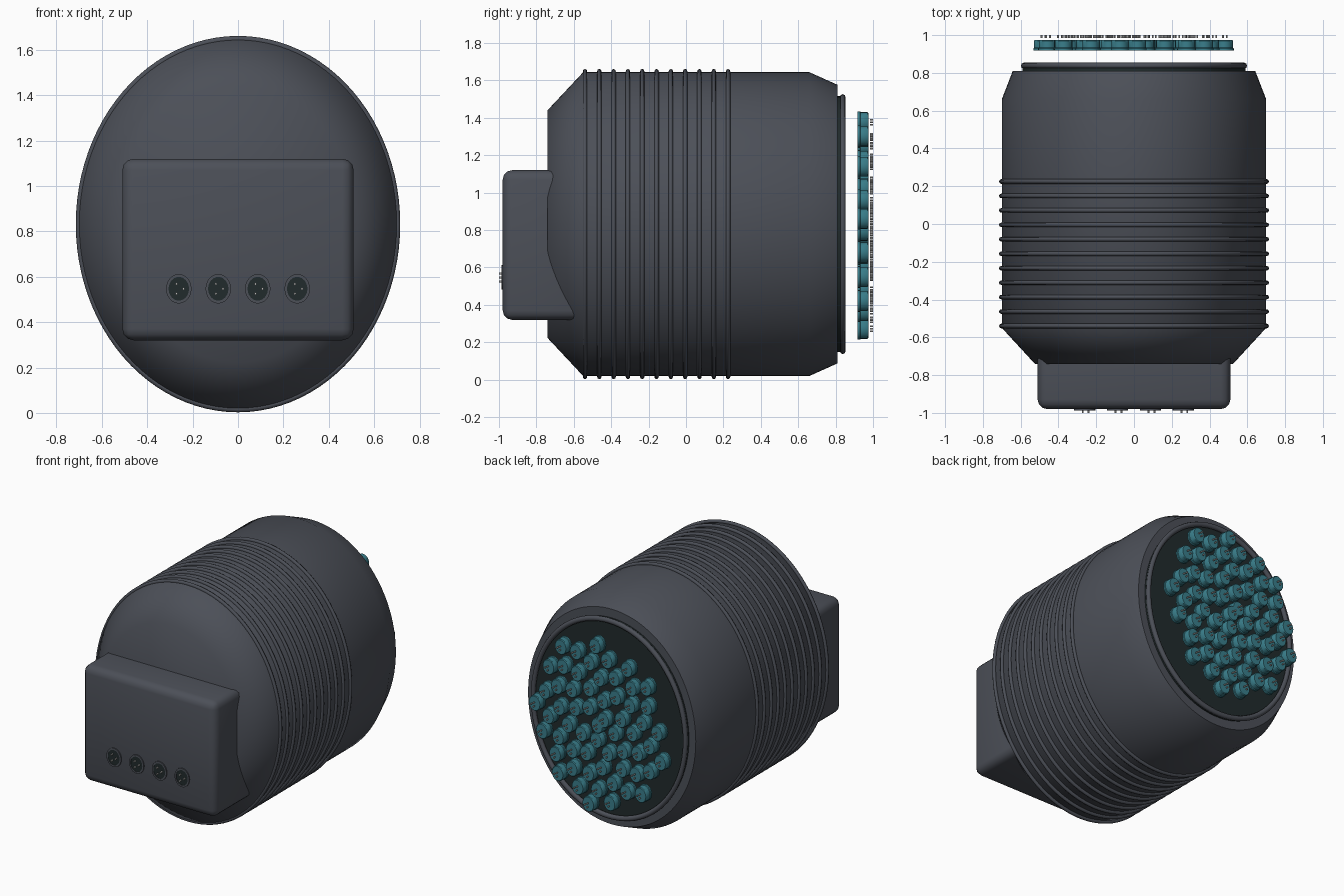
import bpy, bmesh, math
from mathutils import Matrix

if "Cube" in bpy.data.objects:
    bpy.data.objects.remove(bpy.data.objects["Cube"])

ZC = 0.832      # height of the long axis
K = 1.16        # vertical stretch of every round section


def material(name, rgb):
    m = bpy.data.materials.new(name)
    m.diffuse_color = (*rgb, 1.0)
    m.use_nodes = True
    m.node_tree.nodes["Principled BSDF"].inputs["Base Color"].default_value = m.diffuse_color
    return m


HOUSING = material("slate grey", (0.072, 0.079, 0.097))
DARK = material("dark green black", (0.015, 0.024, 0.025))
TEAL = material("teal", (0.042, 0.21, 0.26))
METAL = material("light metal", (0.55, 0.55, 0.54))


def lathe(bm, profile, cx=0.0, cz=0.0, sides=24, closed=False):
    """Turn (radius, y) points about an axis parallel to y."""
    rings = []
    for r, y in profile:
        if r == 0:
            rings.append([bm.verts.new((cx, y, cz))] * sides)
        else:
            rings.append([bm.verts.new((cx + r * math.cos(2 * math.pi * i / sides), y,
                                        cz + r * math.sin(2 * math.pi * i / sides)))
                          for i in range(sides)])
    pairs = list(zip(rings, rings[1:]))
    if closed:
        pairs.append((rings[-1], rings[0]))
    for a, b in pairs:
        for i in range(sides):
            j = (i + 1) % sides
            vs = list(dict.fromkeys((a[i], b[i], b[j], a[j])))
            if len(vs) > 2:
                bm.faces.new(vs)


def rod(bm, r, y0, y1, cx=0.0, cz=0.0, sides=24):
    lathe(bm, [(0, y0), (r, y0), (r, y1), (0, y1)], cx, cz, sides)


def ring(bm, major, minor, y, cx=0.0, cz=0.0, sides=96, steps=8):
    lathe(bm, [(major + minor * math.cos(2 * math.pi * k / steps),
                y + minor * math.sin(2 * math.pi * k / steps)) for k in range(steps)],
          cx, cz, sides, closed=True)


def finish(bm, name, mat, angle=40, oval=True):
    """Stretch to the oval section, lift to the axis and make the object."""
    if oval:
        bm.transform(Matrix.Translation((0, 0, ZC)) @ Matrix.Diagonal((1, 1, K, 1)))
    bmesh.ops.recalc_face_normals(bm, faces=bm.faces[:])
    me = bpy.data.meshes.new(name)
    bm.to_mesh(me)
    bm.free()
    me.materials.append(mat)
    ob = bpy.data.objects.new(name, me)
    bpy.context.collection.objects.link(ob)
    bpy.ops.object.select_all(action='DESELECT')
    ob.select_set(True)
    bpy.context.view_layer.objects.active = ob
    bpy.ops.object.shade_smooth_by_angle(angle=math.radians(angle))
    return ob


# main oval housing with chamfered ends
bm = bmesh.new()
lathe(bm, [(0, -0.74), (0.525, -0.74), (0.70, -0.55), (0.70, 0.66),
           (0.642, 0.81), (0, 0.81)], sides=96)
finish(bm, "housing", HOUSING, 60)

# cooling ribs around the front half
bm = bmesh.new()
for i in range(11):
    ring(bm, 0.703, 0.012, -0.54 + i * 0.0765)
finish(bm, "cooling_ribs", HOUSING, 60)

# rear plate and its rim
bm = bmesh.new()
rod(bm, 0.59, 0.80, 0.826, sides=96)
finish(bm, "rear_plate", DARK)
bm = bmesh.new()
ring(bm, 0.583, 0.016, 0.838)
finish(bm, "rear_rim", HOUSING, 60)

# rounded connector box on the front
bm = bmesh.new()
bmesh.ops.create_cube(bm, size=1.0, matrix=Matrix.Translation((0, -0.74, 0.72))
                      @ Matrix.Diagonal((1.02, 0.48, 0.80, 1)))
bmesh.ops.bevel(bm, geom=bm.edges[:], offset=0.05, segments=3, profile=0.5,
                affect='EDGES')
finish(bm, "connector_box", HOUSING, 40, oval=False)

# four sockets with three contacts each
collars, faces, contacts = bmesh.new(), bmesh.new(), bmesh.new()
for i in range(4):
    x, z = (i - 1.5) * 0.174, (0.547 - ZC) / K
    lathe(collars, [(0.045, -0.97), (0.056, -0.97), (0.056, -0.987), (0.045, -0.987)],
          x, z, closed=True)
    rod(faces, 0.046, -0.984, -0.97, x, z)
    for k in range(3):
        a = k * 2 * math.pi / 3
        rod(contacts, 0.005, -1.0, -0.98, x + 0.021 * math.cos(a),
            z + 0.021 * math.sin(a), 8)
finish(collars, "socket_collars", HOUSING)
finish(faces, "socket_faces", DARK)
finish(contacts, "socket_contacts", METAL)

# sixty cells in a sunflower spiral behind the plate, each with fine pins
cells, pins = bmesh.new(), bmesh.new()
COUNT = 60
for i in range(COUNT):
    r = 0.5 * math.sqrt(i / COUNT)
    a = i * math.pi * (3 - math.sqrt(5))
    x, z = r * math.cos(a), r * math.sin(a)
    lathe(cells, [(0, 0.918), (0.05, 0.918), (0.05, 0.93), (0.046, 0.934),
                  (0.046, 0.97), (0.042, 0.975), (0, 0.975)], x, z, 20)
    for k in range(3):
        b = k * 2 * math.pi / 3
        rod(pins, 0.0045, 0.985, 1.0, x + 0.013 * math.cos(b),
            z + 0.013 * math.sin(b), 6)
finish(cells, "cells", TEAL)
finish(pins, "cell_pins", METAL)
